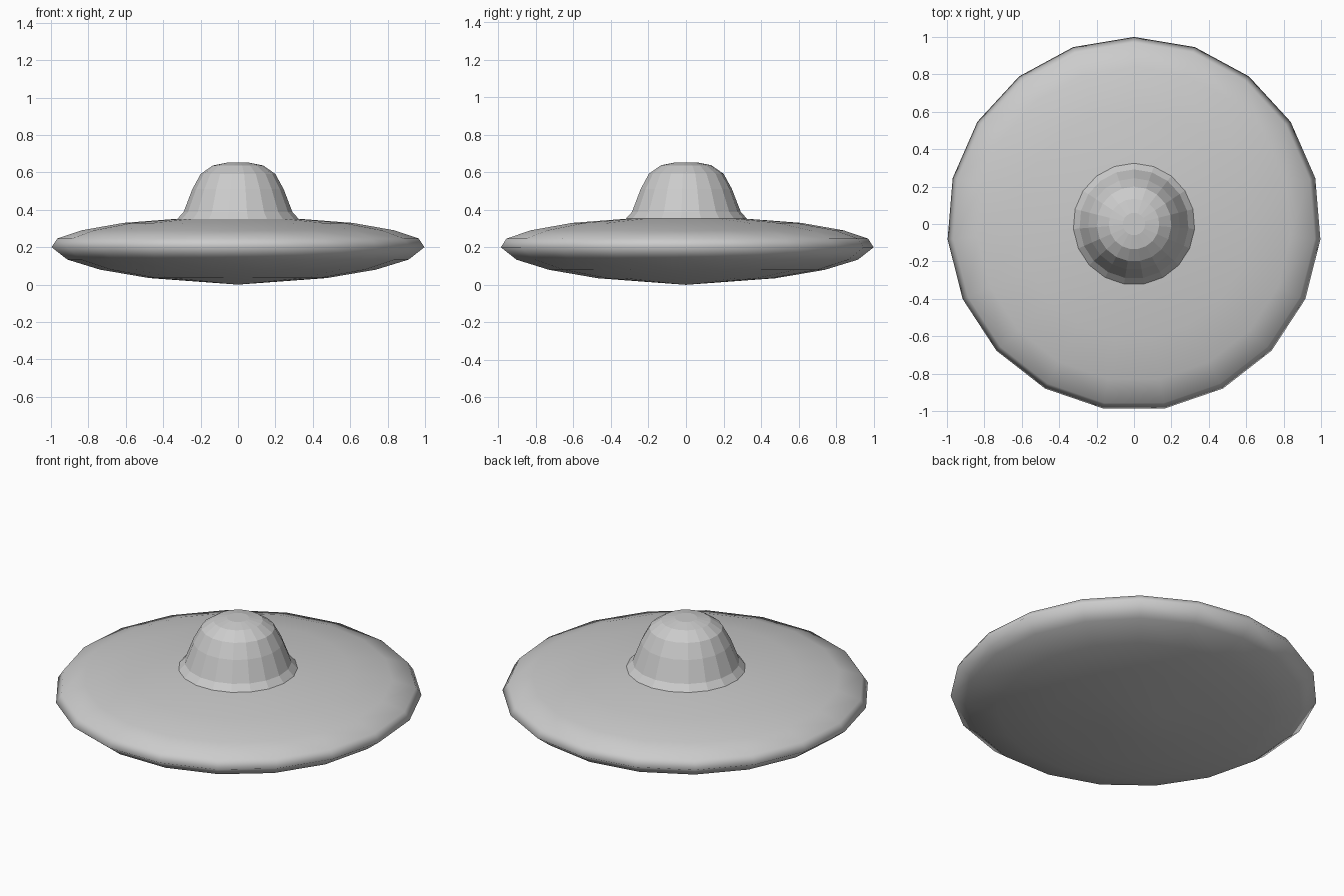
import bpy, bmesh
from math import sin, cos, pi

if "Cube" in bpy.data.objects:
    bpy.data.objects.remove(bpy.data.objects["Cube"])

SIDES = 19  # odd count: a corner points to +y, a flat to -y


def lathe(name, profile, smooth):
    """Revolve (radius, z) points, listed bottom to top, around z."""
    bm = bmesh.new()
    rings = []
    for r, z in profile:
        n = 1 if r == 0 else SIDES
        rings.append([bm.verts.new((r * sin(2 * pi * i / SIDES),
                                    r * cos(2 * pi * i / SIDES), z)) for i in range(n)])
    for a, b in zip(rings, rings[1:]):
        for i in range(SIDES):
            j = (i + 1) % SIDES
            if len(a) == 1:
                bm.faces.new((a[0], b[i], b[j]))
            elif len(b) == 1:
                bm.faces.new((a[i], a[j], b[0]))
            else:
                bm.faces.new((a[i], a[j], b[j], b[i]))
    bmesh.ops.recalc_face_normals(bm, faces=bm.faces)
    # Open shells: make sure the normals face outwards
    if sum(f.normal.dot(f.calc_center_median()) for f in bm.faces if f.normal.z > 0.1) < 0 \
            or max(bm.faces, key=lambda f: f.calc_center_median().z).normal.z < 0:
        bmesh.ops.reverse_faces(bm, faces=bm.faces)
    mesh = bpy.data.meshes.new(name)
    bm.to_mesh(mesh)
    bm.free()
    for p in mesh.polygons:
        p.use_smooth = smooth
    ob = bpy.data.objects.new(name, mesh)
    bpy.context.collection.objects.link(ob)
    return ob


# Smooth saucer body
lathe("saucer_hull",
      [(0, 0), (0.165, 0.012), (0.476, 0.035), (0.74, 0.08), (0.916, 0.134),
       (1.0, 0.2), (0.97, 0.246), (0.84, 0.29), (0.614, 0.33), (0.325, 0.352)], True)

# Faceted cabin dome with a flared foot
lathe("cabin_dome",
      [(0.325, 0.352), (0.292, 0.388), (0.245, 0.51), (0.2, 0.592),
       (0.135, 0.637), (0.06, 0.652), (0, 0.652)], False)
